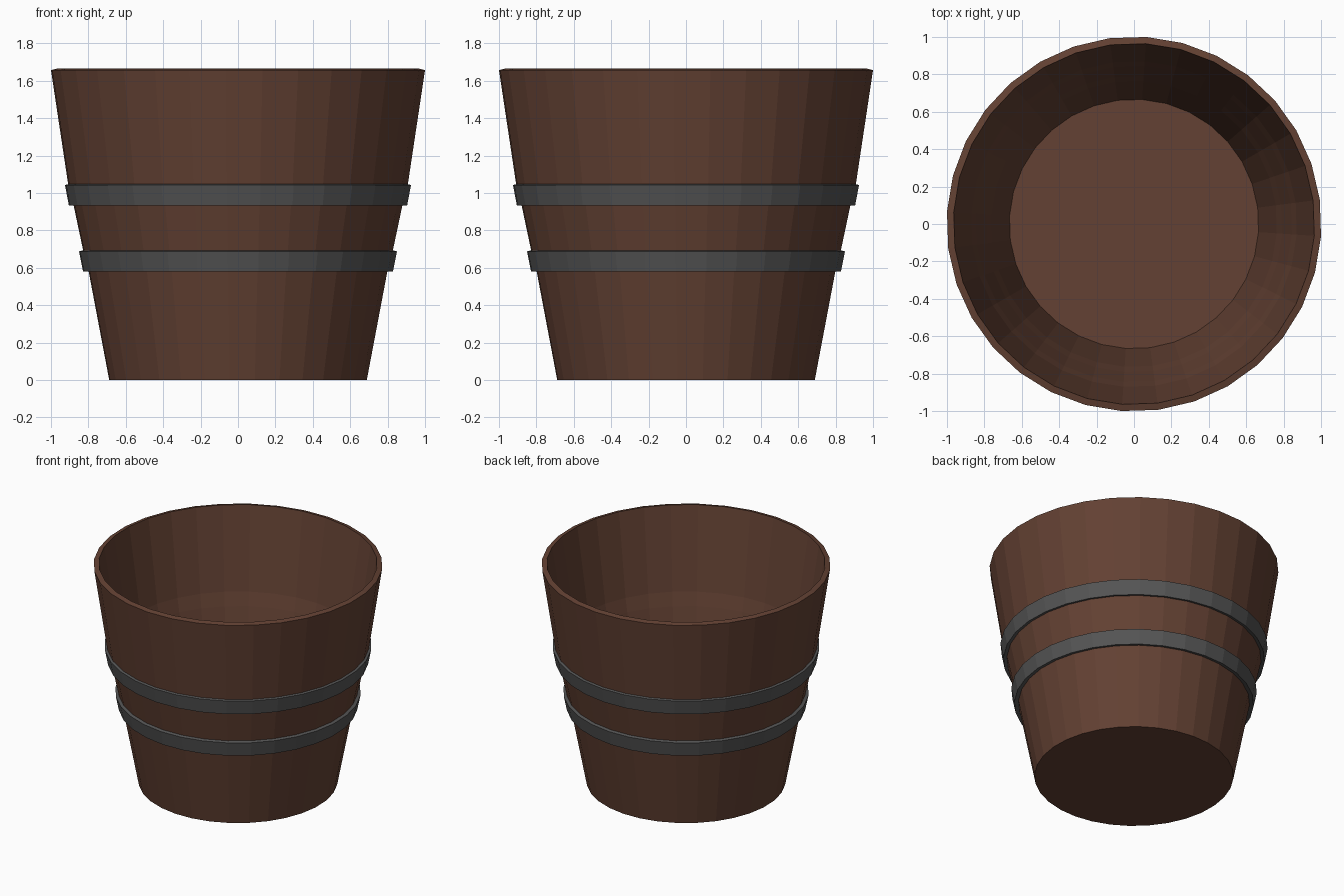
import bpy, bmesh, math

if "Cube" in bpy.data.objects:
    bpy.data.objects.remove(bpy.data.objects["Cube"])

SIDES = 32
OFFSET = math.radians(7.5)


def material(name, rgb):
    m = bpy.data.materials.new(name)
    m.diffuse_color = (*rgb, 1)
    m.use_nodes = True
    m.node_tree.nodes["Principled BSDF"].inputs["Base Color"].default_value = m.diffuse_color
    return m


def lathe(name, profile, mat, closed=False):
    """Spin (radius, z) points about z; open profiles get capped at both ends."""
    bm = bmesh.new()
    rings = []
    for r, z in profile:
        rings.append([bm.verts.new((r * math.cos(OFFSET + 2 * math.pi * i / SIDES),
                                    r * math.sin(OFFSET + 2 * math.pi * i / SIDES), z))
                      for i in range(SIDES)])
    pairs = list(zip(rings, rings[1:]))
    if closed:
        pairs.append((rings[-1], rings[0]))
    for a, b in pairs:
        for i in range(SIDES):
            j = (i + 1) % SIDES
            bm.faces.new((a[i], a[j], b[j], b[i]))
    if not closed:
        bm.faces.new(rings[0])
        bm.faces.new(rings[-1])
    bmesh.ops.recalc_face_normals(bm, faces=bm.faces)
    me = bpy.data.meshes.new(name)
    bm.to_mesh(me)
    bm.free()
    me.materials.append(mat)
    ob = bpy.data.objects.new(name, me)
    bpy.context.collection.objects.link(ob)


wood = material("brown wood", (0.125, 0.053, 0.033))
iron = material("dark iron", (0.09, 0.09, 0.09))

# Bucket: outer wall, tilted rim, inner wall and floor
lathe("bucket", [(0.69, 0), (0.80, 0.58), (0.829, 0.69), (0.882, 0.94), (0.909, 1.04),
                 (1.002, 1.657), (0.966, 1.666), (0.872, 1.045), (0.846, 0.945),
                 (0.793, 0.698), (0.765, 0.588), (0.667, 0.036)], wood)

# Iron hoops
for name, z0, z1, r0, r1 in (("lower_hoop", 0.58, 0.688, 0.83, 0.852),
                             ("upper_hoop", 0.933, 1.043, 0.906, 0.927)):
    lathe(name, [(r0, z0), (r1, z1), (r1 - 0.03, z1 + 0.008), (r0 - 0.035, z0 + 0.008)],
          iron, closed=True)
